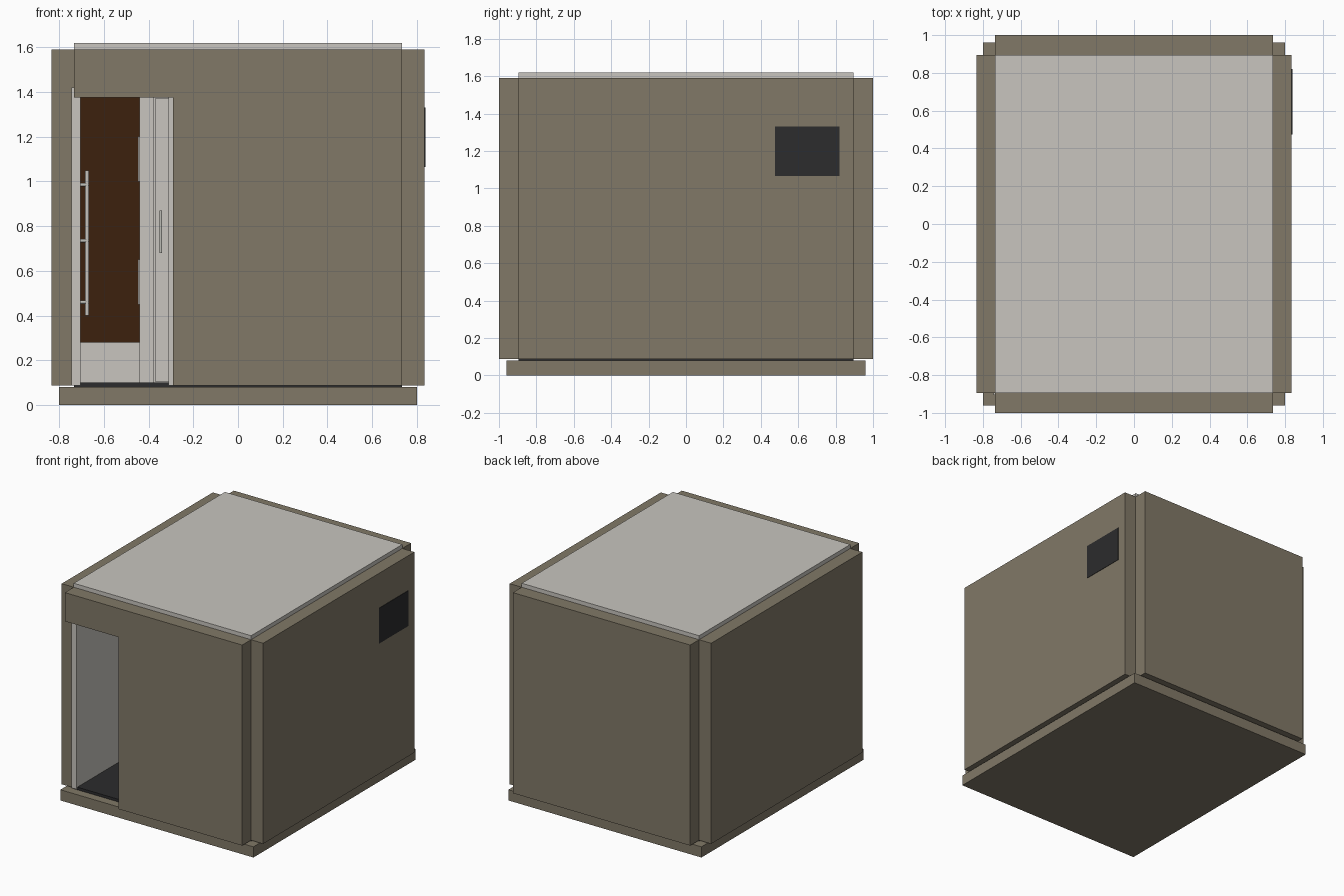
import bpy
import bmesh
from mathutils import Vector

cube = bpy.data.objects.get("Cube")
if cube:
    bpy.data.objects.remove(cube, do_unlink=True)


def material(name, r, g, b):
    m = bpy.data.materials.new(name)
    m.use_nodes = True
    m.diffuse_color = (r, g, b, 1)
    bsdf = next(n for n in m.node_tree.nodes if n.type == 'BSDF_PRINCIPLED')
    bsdf.inputs["Base Color"].default_value = (r, g, b, 1)
    return m


TAUPE = material("taupe cladding", 0.22, 0.19, 0.136)
LIGHT = material("pale grey", 0.58, 0.56, 0.52)
DARK = material("charcoal", 0.025, 0.025, 0.026)
BROWN = material("dark brown wood", 0.045, 0.015, 0.004)
METAL = material("brushed metal", 0.50, 0.50, 0.46)


def finish(name, bm, mat):
    bmesh.ops.recalc_face_normals(bm, faces=bm.faces[:])
    mesh = bpy.data.meshes.new(name)
    bm.to_mesh(mesh)
    bm.free()
    mesh.materials.append(mat)
    ob = bpy.data.objects.new(name, mesh)
    bpy.context.collection.objects.link(ob)
    return ob


def box(name, xs, ys, zs, mat):
    """Box between low and high limits on each axis."""
    bm = bmesh.new()
    bmesh.ops.create_cube(bm, size=1)
    for v in bm.verts:
        v.co = [(a + b) / 2 + c * (b - a) for (a, b), c in zip((xs, ys, zs), v.co)]
    return finish(name, bm, mat)


def sheet(name, outline, y0, y1, mat):
    """Upright x-z outline extruded from y0 to y1."""
    bm = bmesh.new()
    face = bm.faces.new([bm.verts.new((x, y0, z)) for x, z in outline])
    geo = bmesh.ops.extrude_face_region(bm, geom=[face])["geom"]
    verts = [g for g in geo if isinstance(g, bmesh.types.BMVert)]
    bmesh.ops.translate(bm, verts=verts, vec=(0, y1 - y0, 0))
    return finish(name, bm, mat)


def rod(name, start, end, radius, mat):
    """Round bar between two points."""
    a, b = Vector(start), Vector(end)
    bm = bmesh.new()
    bmesh.ops.create_cone(bm, cap_ends=True, segments=12, radius1=radius,
                          radius2=radius, depth=(b - a).length)
    turn = Vector((0, 0, 1)).rotation_difference(b - a)
    for v in bm.verts:
        v.co = turn @ v.co + (a + b) / 2
    ob = finish(name, bm, mat)
    for p in ob.data.polygons:
        p.use_smooth = len(p.vertices) == 4
    return ob


IN_X, OUT_X = 0.735, 0.835      # inner and outer faces of side cladding
IN_Y, OUT_Y = 0.895, 1.0        # inner and outer faces of end cladding
BOTTOM, TOP = 0.087, 1.59
LINING = 0.03
DOOR_R, DOOR_TOP = -0.29, 1.375

# Base, floor and roof
box("base_slab", (-0.8, 0.8), (-0.96, 0.96), (0, 0.08), TAUPE)
box("floor", (-IN_X, IN_X), (-IN_Y, IN_Y), (0.08, 0.1), DARK)
box("roof", (-IN_X, IN_X), (-IN_Y, IN_Y), (1.55, 1.62), LIGHT)

# Side cladding and lining
for side, s in (("left", 1), ("right", -1)):
    def span(a, b):
        return tuple(sorted((s * a, s * b)))
    box(side + "_cladding", span(IN_X, OUT_X), (-IN_Y, IN_Y), (BOTTOM, TOP), TAUPE)
    box(side + "_lining", span(IN_X - LINING, IN_X), (-IN_Y, IN_Y), (0.1, 1.55), LIGHT)

# Back cladding and lining
box("back_cladding", (-IN_X, IN_X), (IN_Y, OUT_Y), (BOTTOM, TOP), TAUPE)
box("back_lining", (-0.705, 0.705), (IN_Y - LINING, IN_Y), (0.1, 1.55), LIGHT)

# Front cladding and lining, each notched for the doorway
sheet("front_cladding",
      [(DOOR_R, BOTTOM), (IN_X, BOTTOM), (IN_X, TOP), (-IN_X, TOP),
       (-IN_X, DOOR_TOP), (DOOR_R, DOOR_TOP)], -OUT_Y, -IN_Y, TAUPE)
sheet("front_lining",
      [(DOOR_R, 0.1), (0.705, 0.1), (0.705, 1.55), (-0.705, 1.55),
       (-0.705, DOOR_TOP), (DOOR_R, DOOR_TOP)], -IN_Y, -IN_Y + LINING, LIGHT)

# Door frame around the opening
box("door_frame_right", (-0.745, -0.705), (-0.905, -IN_Y), (BOTTOM, 1.42), LIGHT)
box("door_frame_left", (-0.312, DOOR_R), (-0.905, -0.865), (BOTTOM, DOOR_TOP), LIGHT)

# Door leaf swung inward, with a bow handle
box("door_leaf", (-0.372, -0.312), (-0.86, -0.35), (0.105, 1.37), LIGHT)
rod("door_handle", (-0.345, -0.89, 0.68), (-0.345, -0.89, 0.87), 0.006, METAL)
for z in (0.69, 0.86):
    rod("door_handle_mount", (-0.345, -0.89, z), (-0.345, -0.86, z), 0.005, METAL)

# Interior partition with small shelves on its face
box("partition", (-0.44, -0.378), (0.2, 0.865), (0.1, 1.55), LIGHT)
for z in (0.45, 1.0):
    box("partition_fitting", (-0.447, -0.44), (0.35, 0.5), (z, z + 0.2), LIGHT)

# Brown panel on the back wall
box("back_wall_panel", (-0.705, -0.44), (0.857, 0.865), (0.28, 1.55), BROWN)

# Rail on the side wall
rod("wall_rail", (-0.675, 0.3, 0.4), (-0.675, 0.3, 1.05), 0.009, LIGHT)
for z in (0.46, 0.735, 0.985):
    rod("wall_rail_bracket", (-0.71, 0.3, z), (-0.667, 0.3, z), 0.008, METAL)

# Vent plate on the outer side wall
box("vent_plate", (OUT_X - 0.004, OUT_X + 0.003), (0.475, 0.82), (1.065, 1.33), DARK)
